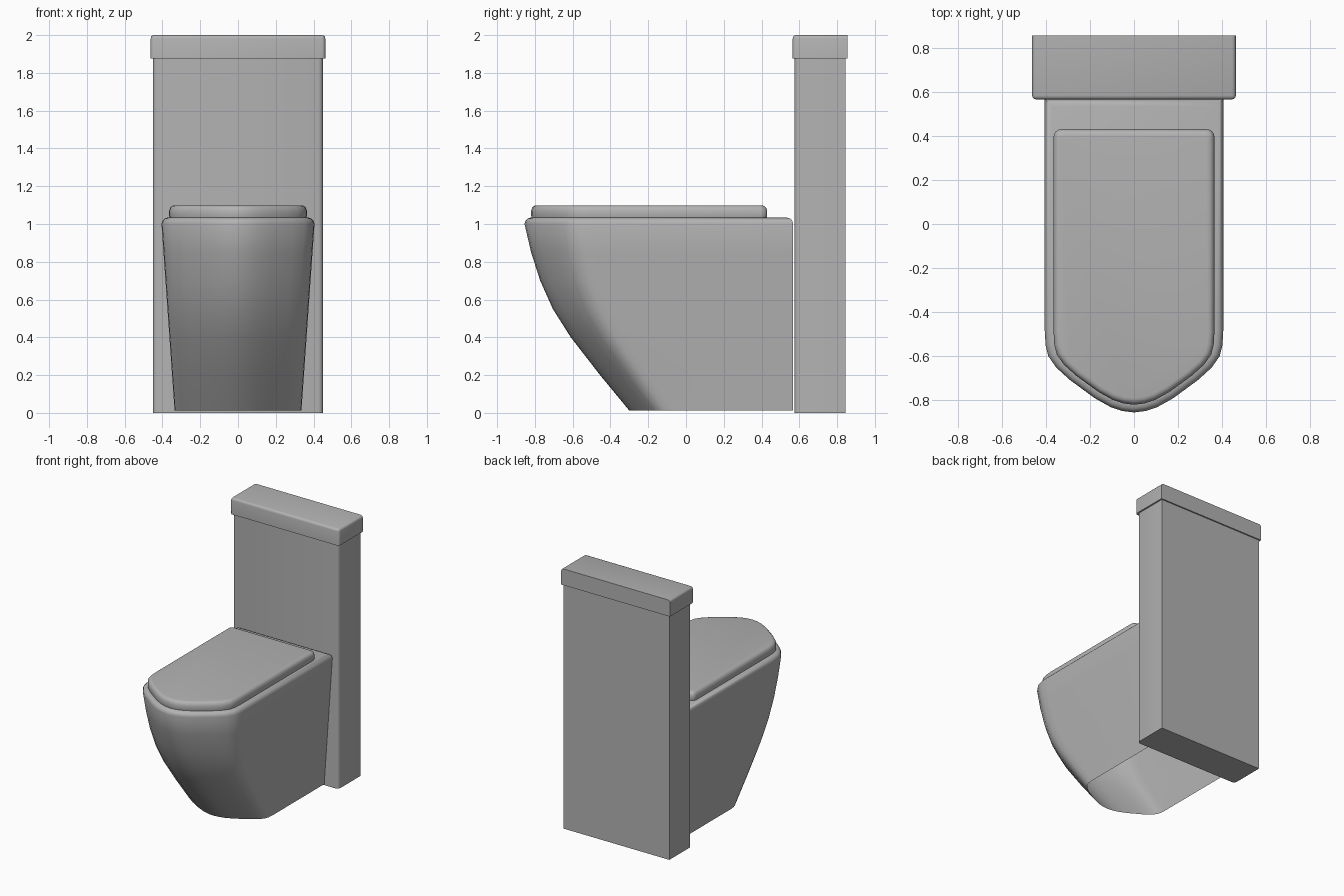
import bpy, bmesh, math

if "Cube" in bpy.data.objects:
    bpy.data.objects.remove(bpy.data.objects["Cube"])

# Front curve of the bowl: (fraction of half width, fraction of nose depth)
NOSE = [(1, 0), (0.99, 0.18), (0.96, 0.31), (0.87, 0.45), (0.72, 0.60),
        (0.44, 0.825), (0.26, 0.935), (0.13, 0.982), (0, 1)]

GREY = bpy.data.materials.new("grey_ceramic")
GREY.diffuse_color = (0.45, 0.45, 0.45, 1)
GREY.use_nodes = True
GREY.node_tree.nodes["Principled BSDF"].inputs["Base Color"].default_value = GREY.diffuse_color


def finish(bm, name, angle=35):
    bmesh.ops.recalc_face_normals(bm, faces=bm.faces)
    mesh = bpy.data.meshes.new(name)
    bm.to_mesh(mesh)
    bm.free()
    mesh.materials.append(GREY)
    ob = bpy.data.objects.new(name, mesh)
    bpy.context.collection.objects.link(ob)
    bpy.ops.object.select_all(action='DESELECT')
    ob.select_set(True)
    bpy.context.view_layer.objects.active = ob
    bpy.ops.object.shade_smooth_by_angle(angle=math.radians(angle))
    return ob


def outline(half, back, start, front, r=0):
    """Straight-sided outline with a curved nose, mirrored across x = 0."""
    if r:
        arc = [math.radians(90 - 22.5 * i) for i in range(5)]
        right = [(half - r + r * math.cos(a), back - r + r * math.sin(a)) for a in arc]
    else:
        right = [(half, back)]
    right += [(half * u, start + (front - start) * v) for u, v in NOSE]
    return right + [(-x, y) for x, y in reversed(right[:-1])]


def loft(name, rings):
    """Skin a stack of (z, outline) rings; the underside stays open."""
    bm = bmesh.new()
    rows = [[bm.verts.new((x, y, z)) for x, y in pts] for z, pts in rings]
    n = len(rows[0])
    for a, b in zip(rows, rows[1:]):
        for i in range(n):
            j = (i + 1) % n
            bm.faces.new((a[i], b[i], b[j], a[j]))
    bm.faces.new(rows[-1])
    return finish(bm, name)


def box(name, half, y0, y1, z0, z1, radius, round_top):
    """Box with rounded front corners and, optionally, rounded top edges."""
    bm = bmesh.new()
    bmesh.ops.create_cube(bm, size=1)
    for v in bm.verts:
        v.co = (v.co.x * 2 * half, (y0 + y1) / 2 + v.co.y * (y1 - y0),
                (z0 + z1) / 2 + v.co.z * (z1 - z0))
    edges = []
    for e in bm.edges:
        a, b = (v.co for v in e.verts)
        on_front = max(a.y, b.y) < y0 + 1e-4
        on_back = min(a.y, b.y) > y1 - 1e-4
        on_top = min(a.z, b.z) > z1 - 1e-4
        upright = abs(a.z - b.z) > 1e-4
        if (on_front and upright) or (round_top and on_top and not on_back):
            edges.append(e)
    bmesh.ops.bevel(bm, geom=edges, offset=radius, segments=3, profile=0.5,
                    affect='EDGES', clamp_overlap=True)
    return finish(bm, name)


# Bowl: tapered sides, front sweeping back towards the floor
BACK = 0.567
profile = [(0.012, -0.30), (0.2, -0.455), (0.4, -0.61), (0.55, -0.705),
           (0.7, -0.772), (0.85, -0.82), (1.0, -0.855)]
rings = []
for z, front in profile:
    depth = 0.24 + 0.13 * z
    rings.append((z, outline(0.335 + 0.07 * z, BACK, front + depth, front)))
for z, inset in [(1.018, 0.005), (1.029, 0.016), (1.034, 0.032)]:
    rings.append((z, outline(0.405 - inset, BACK - inset, -0.485, -0.855 + inset)))
loft("bowl", rings)

# Seat lid: flat slab with a soft top edge
rings = [(z, outline(0.365 - i, 0.43 - i, -0.49, -0.82 + i, 0.035 - i / 2))
         for z, i in [(1.03, 0.003), (1.045, 0), (1.07, 0), (1.087, 0.006),
                      (1.096, 0.016), (1.099, 0.03)]]
loft("seat_lid", rings)

# Cistern column and its cap
box("cistern", 0.45, 0.575, 0.845, 0, 1.88, 0.025, False)
box("cistern_cap", 0.462, 0.565, 0.855, 1.875, 2.0, 0.018, True)
